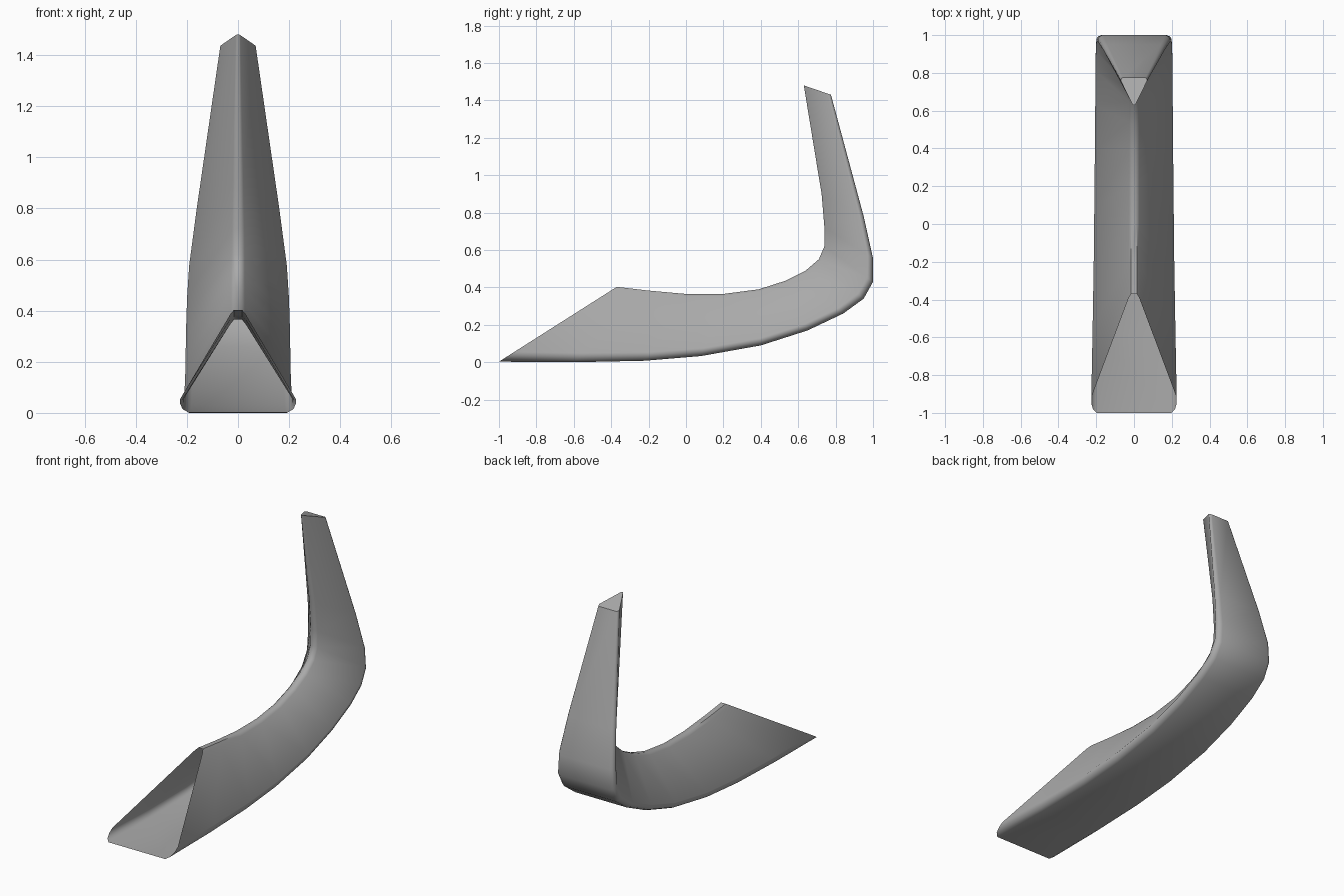
import bpy
import bmesh
import math

cube = bpy.data.objects.get("Cube")
if cube:
    bpy.data.objects.remove(cube, do_unlink=True)

grey = bpy.data.materials.new("plain grey")
grey.use_nodes = True
colour = (0.4, 0.4, 0.4, 1)
grey.diffuse_color = colour
grey.node_tree.nodes["Principled BSDF"].inputs["Base Color"].default_value = colour

# Stations along the sweep: ridge (y, z), base (y, z), half width
stations = [
    ((-0.37, 0.403), (-1.0, 0.003), 0.226),
    ((-0.2, 0.383), (-0.6, 0.0), 0.219),
    ((0.0, 0.365), (-0.22, 0.008), 0.213),
    ((0.2, 0.365), (0.08, 0.033), 0.21),
    ((0.39, 0.39), (0.4, 0.09), 0.207),
    ((0.53, 0.435), (0.65, 0.17), 0.205),
    ((0.64, 0.49), (0.84, 0.26), 0.204),
    ((0.71, 0.55), (0.95, 0.34), 0.202),
    ((0.74, 0.62), (1.0, 0.43), 0.199),
    ((0.74, 0.72), (1.0, 0.555), 0.191),
    ((0.725, 0.9), (0.95, 0.78), 0.162),
    ((0.63, 1.48), (0.775, 1.43), 0.069),
]

# Half of the rounded triangle: width fraction, depth from ridge to base
half = [(0.07, 0.0), (0.13, 0.04), (1.0, 0.87), (1.0, 0.92),
        (0.96, 0.97), (0.87, 1.0)]
section = half + [(-x, t) for x, t in reversed(half)]

# Sweep the section into a tube, open at the front and closed at the tip
bm = bmesh.new()
rings = []
for ridge, base, width in stations:
    rings.append([bm.verts.new((x * width,
                                ridge[0] + (base[0] - ridge[0]) * t,
                                ridge[1] + (base[1] - ridge[1]) * t))
                  for x, t in section])
n = len(section)
for a, b in zip(rings, rings[1:]):
    for i in range(n):
        j = (i + 1) % n
        bm.faces.new((a[i], a[j], b[j], b[i]))
bm.faces.new(rings[-1])
bmesh.ops.recalc_face_normals(bm, faces=bm.faces)

mesh = bpy.data.meshes.new("curved_spout")
bm.to_mesh(mesh)
bm.free()
mesh.materials.append(grey)
spout = bpy.data.objects.new("curved_spout", mesh)
bpy.context.collection.objects.link(spout)

# Smooth the rounded corners and keep the tip crisp
bpy.ops.object.select_all(action="DESELECT")
spout.select_set(True)
bpy.context.view_layer.objects.active = spout
bpy.ops.object.shade_smooth_by_angle(angle=math.radians(50))
